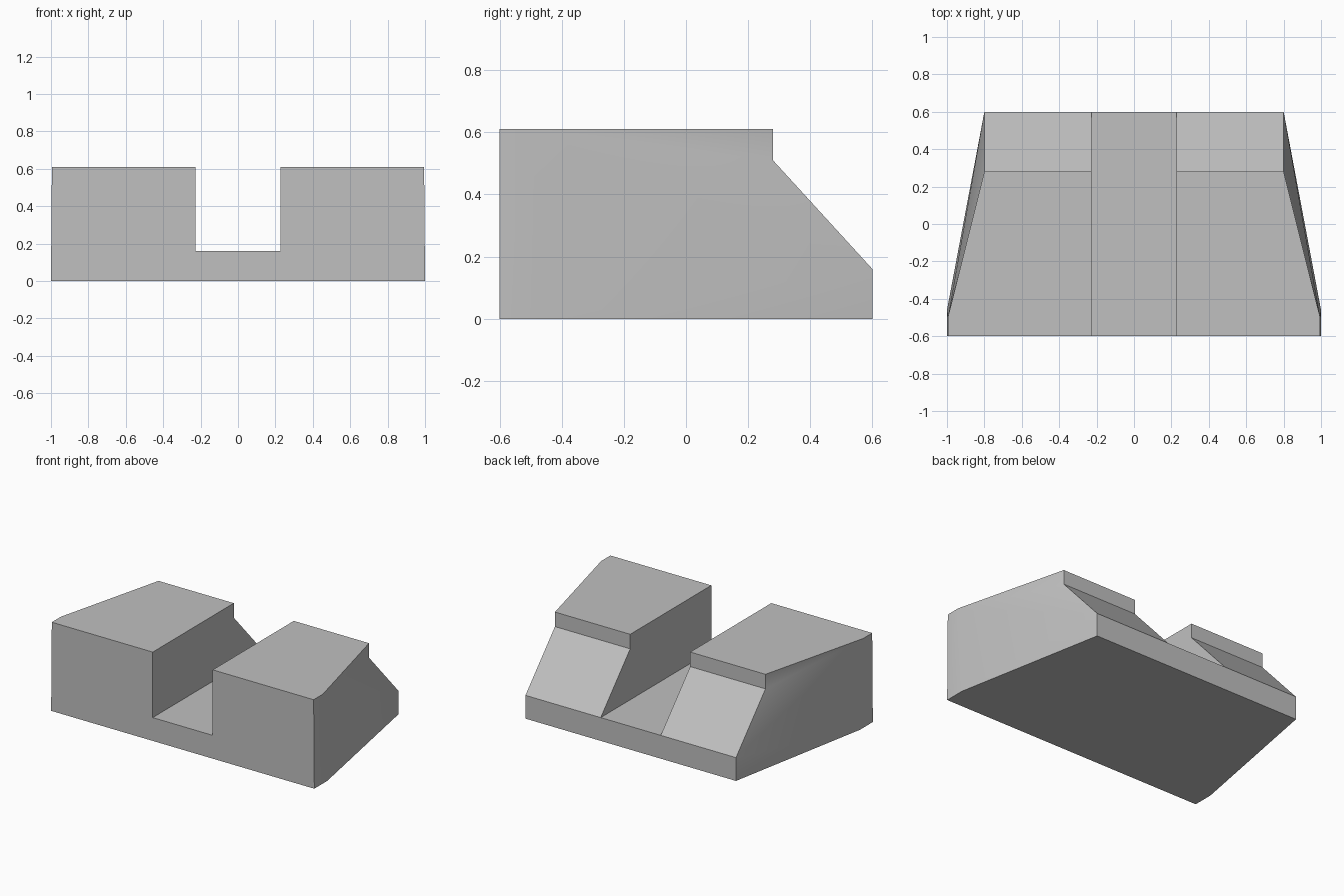
import bpy
import bmesh
import math

cube = bpy.data.objects.get("Cube")
if cube:
    bpy.data.objects.remove(cube, do_unlink=True)

# Main dimensions
FRONT, BACK, RIDGE = -0.6, 0.6, 0.28
TOP, LIP, DECK = 0.61, 0.51, 0.16
SLOT, WIDE, NARROW = 0.228, 1.0, 0.8
TOP_WIDE = 0.995

# Plain grey material
grey = bpy.data.materials.new("plain grey")
grey.use_nodes = True
colour = (0.53, 0.53, 0.53, 1)
grey.diffuse_color = colour
grey.node_tree.nodes["Principled BSDF"].inputs["Base Color"].default_value = colour

bm = bmesh.new()


def vert(x, y, z):
    return bm.verts.new((x, y, z))


# Centre line and slot edges
c_fb, c_ft = vert(0, FRONT, 0), vert(0, FRONT, DECK)
c_bb, c_bt = vert(0, BACK, 0), vert(0, BACK, DECK)
s_front, s_back = vert(SLOT, FRONT, DECK), vert(SLOT, BACK, DECK)
t_front, t_back = vert(SLOT, FRONT, TOP), vert(SLOT, RIDGE, TOP)
lip_in = vert(SLOT, RIDGE, LIP)

# Outer wall corners
o_fb, o_ft = vert(WIDE, FRONT, 0), vert(TOP_WIDE, FRONT, TOP)
bend_b, bend_t = vert(WIDE, -0.46, 0), vert(TOP_WIDE, -0.5, TOP)
ridge, lip = vert(NARROW, RIDGE, TOP), vert(NARROW, RIDGE, LIP)
o_bt, o_bb = vert(NARROW, BACK, DECK), vert(NARROW, BACK, 0)

for face in (
    (c_fb, o_fb, o_ft, t_front, s_front, c_ft),      # front
    (c_ft, s_front, s_back, c_bt),                   # slot floor
    (s_front, t_front, t_back, lip_in, s_back),      # slot wall
    (t_front, o_ft, bend_t, ridge, t_back),          # block top
    (t_back, ridge, lip, lip_in),                    # rear lip
    (lip_in, lip, o_bt, s_back),                     # rear slope
    (c_bt, s_back, o_bt, o_bb, c_bb),                # back edge
    (c_fb, c_bb, o_bb, bend_b, o_fb),                # underside
    (o_fb, bend_b, bend_t, o_ft),                    # outer wall, front strip
    (bend_b, o_bb, o_bt),                            # outer wall, tapered part
    (bend_b, o_bt, bend_t),
    (bend_t, o_bt, lip),
    (bend_t, lip, ridge),
):
    bm.faces.new(face)
bmesh.ops.recalc_face_normals(bm, faces=bm.faces[:])
# Keep the open half facing outward
front_face = min(bm.faces, key=lambda f: f.calc_center_median().y)
if front_face.normal.y > 0:
    bmesh.ops.reverse_faces(bm, faces=bm.faces[:])

mesh = bpy.data.meshes.new("slotted_block")
bm.to_mesh(mesh)
bm.free()
mesh.materials.append(grey)
block = bpy.data.objects.new("slotted_block", mesh)
bpy.context.collection.objects.link(block)

# Smooth the tapered walls, keep the other edges sharp
bpy.ops.object.select_all(action="DESELECT")
block.select_set(True)
bpy.context.view_layer.objects.active = block
bpy.ops.object.shade_smooth_by_angle(angle=math.radians(30))

# Second half
mirror = block.modifiers.new("mirror halves", "MIRROR")
mirror.use_axis[0] = True
mirror.use_clip = True
